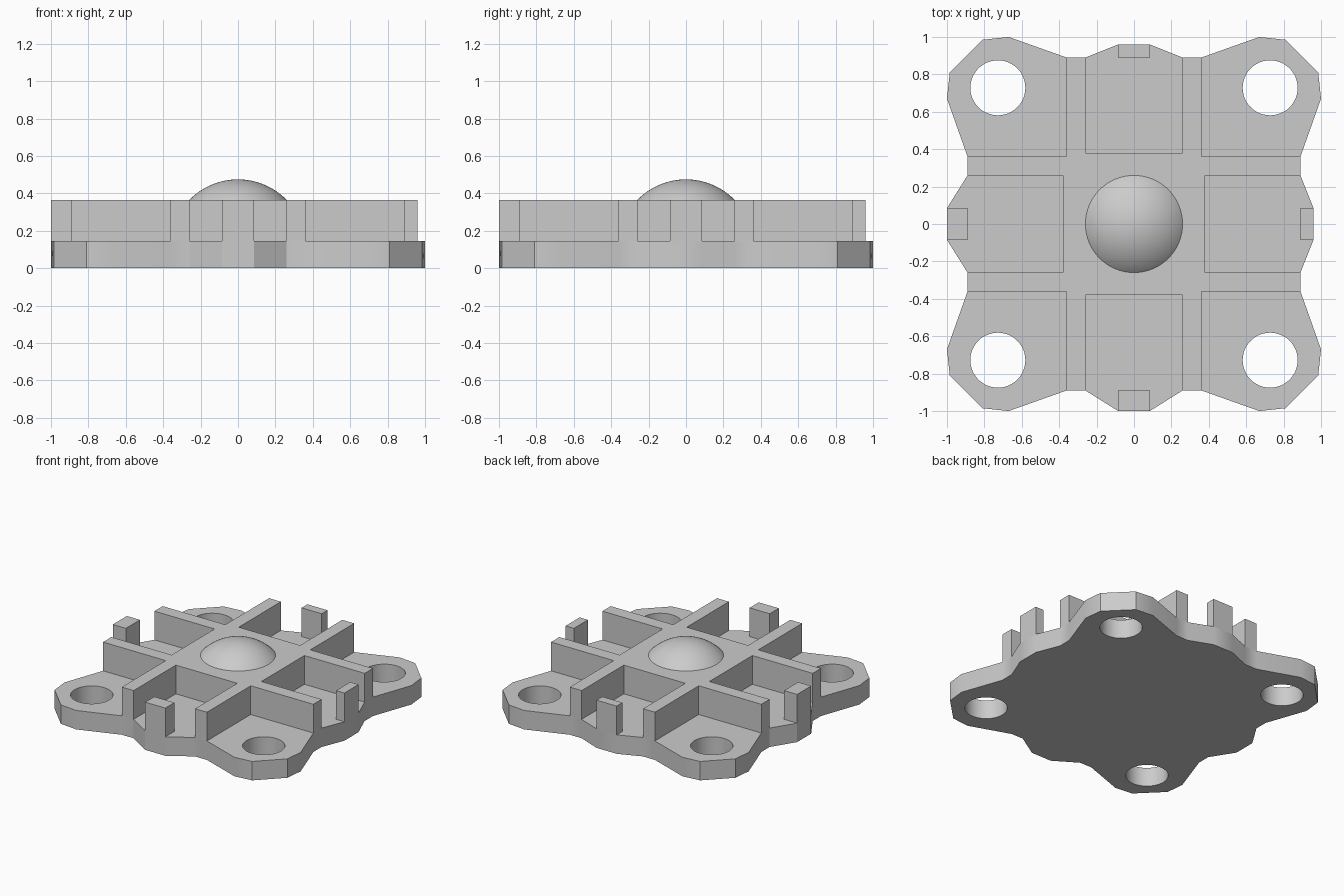
import bpy
import bmesh
import math
from mathutils import Matrix

cube = bpy.data.objects.get("Cube")
if cube:
    bpy.data.objects.remove(cube, do_unlink=True)

PLATE_TOP, RIB_TOP = 0.145, 0.365
EDGE, RIB_OUT, RIB_IN, POCKET = 0.89, 0.36, 0.26, 0.38
TAB = 0.085

grey = bpy.data.materials.new("plain grey")
grey.use_nodes = True
colour = (0.6, 0.6, 0.6, 1)
grey.diffuse_color = colour
grey.node_tree.nodes["Principled BSDF"].inputs["Base Color"].default_value = colour


def finish(name, bm):
    bmesh.ops.recalc_face_normals(bm, faces=bm.faces)
    mesh = bpy.data.meshes.new(name)
    bm.to_mesh(mesh)
    bm.free()
    mesh.materials.append(grey)
    obj = bpy.data.objects.new(name, mesh)
    bpy.context.collection.objects.link(obj)
    return obj


def prism(name, outline, z0, z1):
    bm = bmesh.new()
    face = bm.faces.new([bm.verts.new((x, y, z0)) for x, y in outline])
    ext = bmesh.ops.extrude_face_region(bm, geom=[face], use_keep_orig=True)
    top = [v for v in ext["geom"] if isinstance(v, bmesh.types.BMVert)]
    bmesh.ops.translate(bm, verts=top, vec=(0, 0, z1 - z0))
    return finish(name, bm)


def turn(points, quarter):
    for _ in range(quarter):
        points = [(-y, x) for x, y in points]
    return points


def select_only(obj):
    bpy.ops.object.select_all(action='DESELECT')
    obj.select_set(True)
    bpy.context.view_layer.objects.active = obj


def smooth(obj):
    select_only(obj)
    bpy.ops.object.shade_smooth_by_angle(angle=math.radians(30))


# Edge tabs reach further on the right-hand and front sides than opposite
reach = [0.96, 0.96, 1.0, 1.0]          # +x, +y, -x, -y
lobe = [(EDGE, RIB_OUT), (1.0, 0.67), (0.985, 0.81),
        (0.81, 0.985), (0.67, 1.0), (RIB_OUT, EDGE)]

# Base plate with four lobed corners
outline = []
for q in range(4):
    side = [(EDGE, -RIB_IN), (reach[q], -TAB), (reach[q], TAB), (EDGE, RIB_IN)]
    outline += turn(side + lobe, q)
plate = prism("base_plate", outline, 0, PLATE_TOP)

# Mounting holes
bm = bmesh.new()
for x in (-0.728, 0.728):
    for y in (-0.728, 0.728):
        bmesh.ops.create_cone(bm, cap_ends=True, segments=48, radius1=0.147,
                              radius2=0.147, depth=1,
                              matrix=Matrix.Translation((x, y, 0)))
cutter = finish("hole_cutter", bm)
cutter.hide_render = True
mod = plate.modifiers.new("holes", 'BOOLEAN')
mod.operation = 'DIFFERENCE'
mod.solver = 'EXACT'
mod.object = cutter
select_only(plate)
bpy.ops.object.modifier_apply(modifier=mod.name)
bpy.data.objects.remove(cutter, do_unlink=True)
smooth(plate)

# Raised centre with paired ribs running out to each side
quarter = [(POCKET, RIB_IN), (EDGE, RIB_IN), (EDGE, RIB_OUT), (RIB_OUT, RIB_OUT),
           (RIB_OUT, EDGE), (RIB_IN, EDGE), (RIB_IN, POCKET)]
prism("rib_frame", [p for q in range(4) for p in turn(quarter, q)],
      PLATE_TOP, RIB_TOP)

# Upright tabs between the ribs
for q, side in enumerate(("left", "back", "right", "front")):
    box = [(EDGE, -TAB), (reach[q], -TAB), (reach[q], TAB), (EDGE, TAB)]
    prism(side + "_tab", turn(box, q), PLATE_TOP, RIB_TOP)

# Central dome, the cap of a larger sphere
rise, base = 0.11, 0.26
radius = (base ** 2 + rise ** 2) / (2 * rise)
bm = bmesh.new()
bmesh.ops.create_uvsphere(bm, u_segments=64, v_segments=64, radius=radius,
                          matrix=Matrix.Translation((0, 0, RIB_TOP + rise - radius)))
bmesh.ops.bisect_plane(bm, geom=bm.verts[:] + bm.edges[:] + bm.faces[:],
                       plane_co=(0, 0, RIB_TOP), plane_no=(0, 0, 1),
                       clear_inner=True)
smooth(finish("dome", bm))
